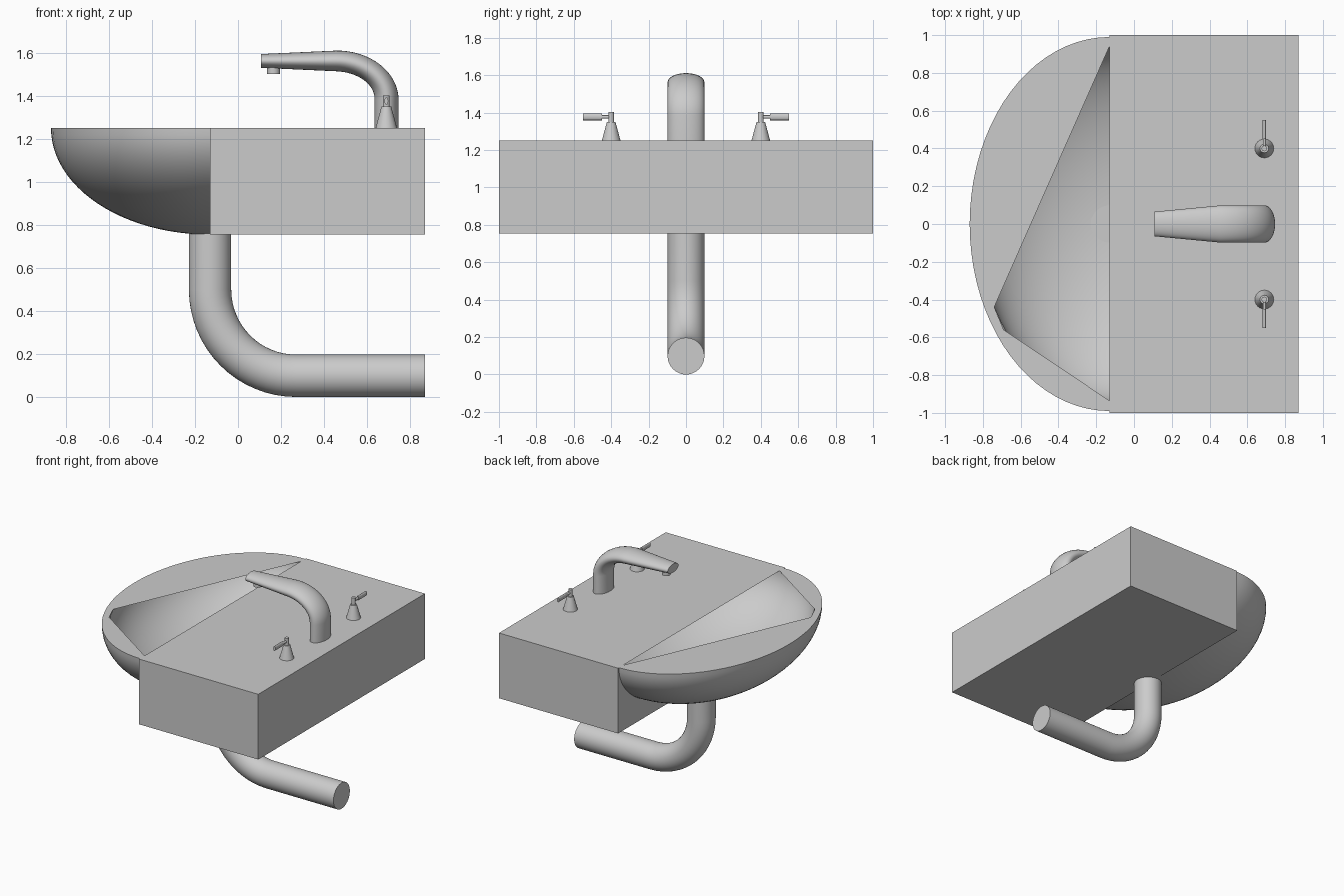
import bpy, bmesh, math
from math import sin, cos, pi, radians
from mathutils import Vector

if "Cube" in bpy.data.objects:
    bpy.data.objects.remove(bpy.data.objects["Cube"])

CX, TOP, BOTTOM = -0.13, 1.25, 0.755


def finish(name, bm, fix=True):
    bmesh.ops.remove_doubles(bm, verts=bm.verts, dist=1e-5)
    if fix:
        bmesh.ops.recalc_face_normals(bm, faces=bm.faces)
    me = bpy.data.meshes.new(name)
    bm.to_mesh(me)
    bm.free()
    ob = bpy.data.objects.new(name, me)
    bpy.context.collection.objects.link(ob)
    bpy.context.view_layer.objects.active = ob
    ob.select_set(True)
    bpy.ops.object.shade_smooth_by_angle(angle=radians(30))
    ob.select_set(False)
    return ob


def loft(name, sections, n=40):
    """Skin elliptical sections (centre, axis_a, axis_b) and cap both ends."""
    bm = bmesh.new()
    rings = [[bm.verts.new(Vector(c) + Vector(a) * cos(2 * pi * i / n) + Vector(b) * sin(2 * pi * i / n))
              for i in range(n)] for c, a, b in sections]
    for r, s in zip(rings, rings[1:]):
        for i in range(n):
            j = (i + 1) % n
            bm.faces.new((r[i], r[j], s[j], s[i]))
    bm.faces.new(rings[0])
    bm.faces.new(rings[-1])
    return finish(name, bm)


def grid(bm, rows, flip=False):
    vs = [[bm.verts.new(p) for p in row] for row in rows]
    for r, s in zip(vs, vs[1:]):
        for i in range(len(r) - 1):
            f = [r[i], r[i + 1], s[i + 1], s[i]]
            bm.faces.new(f[::-1] if flip else f)


def ellipsoid_rows(rx, ry, rz, a0, a1, na, nb=24):
    # lower half, from the rim down to the pole
    return [[(CX + rx * cos(e) * cos(a), ry * cos(e) * sin(a), TOP - rz * sin(e))
             for a in (a0 + (a1 - a0) * i / na for i in range(na + 1))]
            for e in (0.5 * pi * k / nb for k in range(nb + 1))]


# counter block, open where the bowl joins it
RX, RY, RZ = 0.74, 0.99, TOP - BOTTOM
X1 = 0.87
bm = bmesh.new()


def face(*pts):
    bm.faces.new([bm.verts.new(p) for p in pts])


face((CX, -1, TOP), (X1, -1, TOP), (X1, 1, TOP), (CX, 1, TOP))
face((CX, 1, BOTTOM), (X1, 1, BOTTOM), (X1, -1, BOTTOM), (CX, -1, BOTTOM))
face((X1, -1, BOTTOM), (X1, 1, BOTTOM), (X1, 1, TOP), (X1, -1, TOP))
for s in (-1, 1):
    side = [(CX, s, BOTTOM), (X1, s, BOTTOM), (X1, s, TOP), (CX, s, TOP)]
    face(*(side if s < 0 else side[::-1]))
    arc = [(CX, s * RY * cos(pi / 2 * k / 24), TOP - RZ * sin(pi / 2 * k / 24)) for k in range(25)]
    corner = arc + [(CX, s, BOTTOM), (CX, s, TOP)]
    face(*(corner if s < 0 else corner[::-1]))
finish("counter_block", bm, fix=False)

# rounded outer bowl with its angular rim opening
bm = bmesh.new()
rows = ellipsoid_rows(RX, RY, RZ, pi / 2, 1.5 * pi, 40)
grid(bm, rows, flip=True)
face(*rows[0], (CX, -0.935, TOP), (-0.69, -0.56, TOP), (-0.74, -0.44, TOP), (CX, 0.94, TOP))
finish("bowl_shell", bm, fix=False)

# basin interior, continuing under the counter top
bm = bmesh.new()
grid(bm, ellipsoid_rows(0.69, 0.94, 0.45, 0, 2 * pi, 64))
finish("basin_interior", bm, fix=False)

# waste pipe with a swept elbow
R = 0.0985
path = [((CX, 0, 0.805), 0), ((CX, 0, 0.5), 0)]
path += [((CX + 0.4 * (1 - cos(t)), 0, 0.5 - 0.4015 * sin(t)), t) for t in (pi / 2 * k / 16 for k in range(1, 17))]
path += [((X1, 0, R), pi / 2)]
loft("waste_pipe", [(c, (R * cos(t), 0, R * sin(t)), (0, R, 0)) for c, t in path])

# tapered spout: upright, bend, then a narrowing nozzle
secs = [((0.691, 0, TOP), (0.056, 0, 0), (0, 0.098, 0))]
for k in range(17):
    t = pi / 2 * k / 16
    h = 0.056 - 0.008 * k / 16
    secs.append(((0.455 + 0.236 * cos(t), 0, 1.385 + 0.178 * sin(t)), (h * cos(t), 0, h * sin(t)), (0, 0.098, 0)))
secs.append(((0.108, 0, 1.563), (0, 0, 0.032), (0, 0.065, 0)))
loft("spout", secs)


def rod(name, p0, p1, a0, b0, a1=None, b1=None, n=24):
    # straight rod along z or y with elliptical ends
    up = abs(p1[2] - p0[2]) > abs(p1[1] - p0[1])
    axis = (lambda b: (0, b, 0)) if up else (lambda b: (0, 0, b))
    return loft(name, [(p0, (a0, 0, 0), axis(b0)), (p1, (a1 or a0, 0, 0), axis(b1 or b0))], n)


rod("spout_outlet", (0.165, 0, 1.502), (0.165, 0, 1.55), 0.03, 0.03)

# pair of tap handles
for s, side in ((-1, "front"), (1, "back")):
    y = 0.4 * s
    rod(side + "_tap_cone", (0.69, y, TOP), (0.69, y, 1.35), 0.05, 0.05, 0.023, 0.023)
    rod(side + "_tap_stem", (0.69, y, 1.35), (0.69, y, 1.403), 0.015, 0.015)
    rod(side + "_tap_neck", (0.69, y, 1.377), (0.69, s * 0.455, 1.377), 0.008, 0.009)
    rod(side + "_tap_lever", (0.69, s * 0.45, 1.377), (0.69, s * 0.55, 1.377), 0.009, 0.018)
